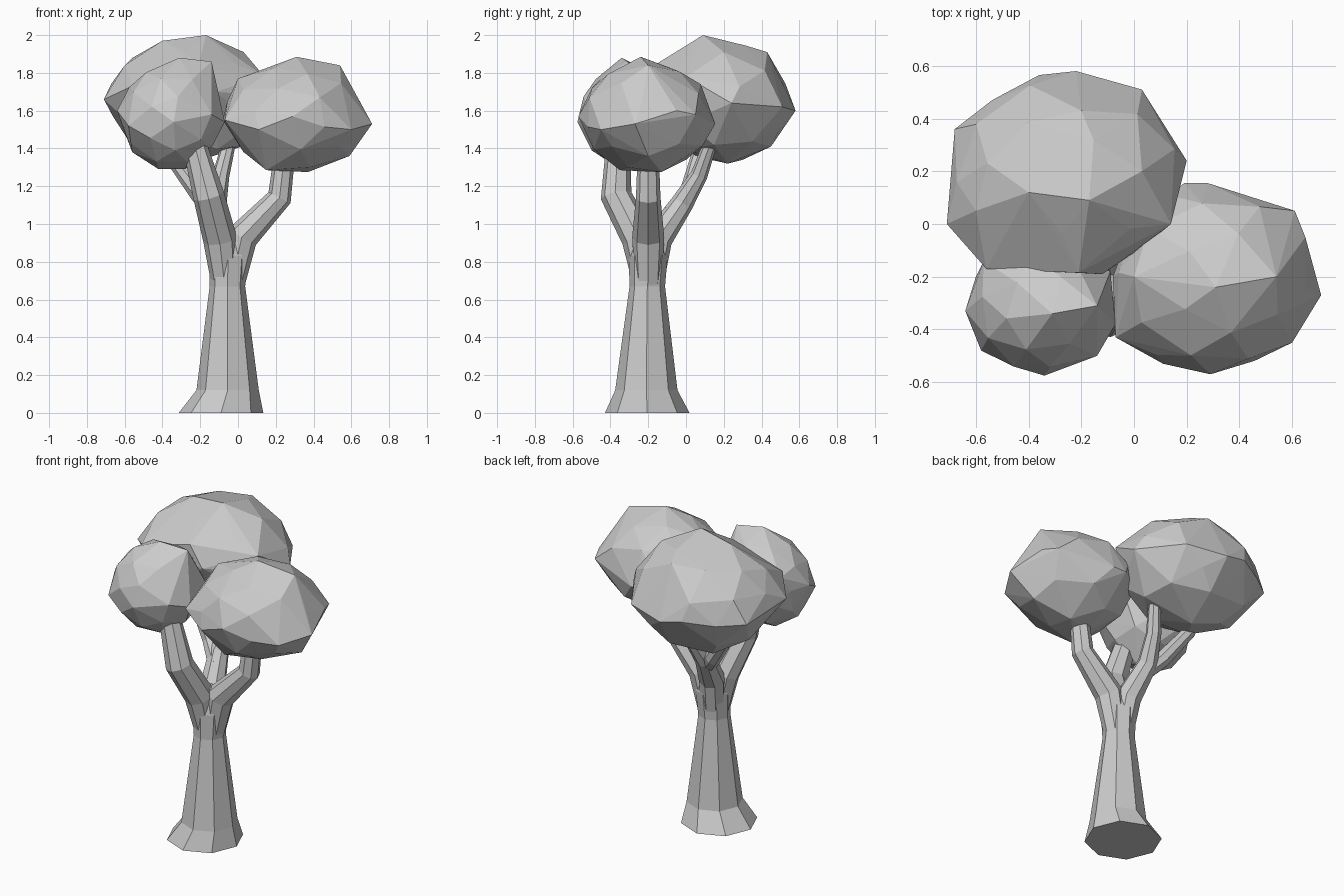
import bpy, bmesh, math
from mathutils import Vector, Euler

if "Cube" in bpy.data.objects:
    bpy.data.objects.remove(bpy.data.objects["Cube"])


def finish(bm, name):
    bmesh.ops.recalc_face_normals(bm, faces=bm.faces)
    me = bpy.data.meshes.new(name)
    bm.to_mesh(me)
    bm.free()
    ob = bpy.data.objects.new(name, me)
    bpy.context.collection.objects.link(ob)
    return ob


def tube(name, path, sides, upright=False):
    """Faceted tube along (x, y, z, radius) points."""
    bm = bmesh.new()
    pts = [Vector(p[:3]) for p in path]
    rings = []
    for i, p in enumerate(pts):
        t = (pts[min(i + 1, len(pts) - 1)] - pts[max(i - 1, 0)]).normalized()
        if upright:
            t = Vector((0, 0, 1))
        u = (Vector((1, 0, 0)) - t * t.x).normalized()
        v = t.cross(u)
        r = path[i][3]
        rings.append([bm.verts.new(p + r * (u * math.cos(a) + v * math.sin(a)))
                      for a in (2 * math.pi * k / sides for k in range(sides))])
    for a, b in zip(rings, rings[1:]):
        for k in range(sides):
            j = (k + 1) % sides
            bm.faces.new((a[k], a[j], b[j], b[k]))
    bm.faces.new(rings[0])
    bm.faces.new(rings[-1])
    return finish(bm, name)


def foliage(name, lo, hi, rot, corners):
    """Low-poly ball in a box, with its nearest vertices pulled to a few corners."""
    lo, hi = Vector(lo), Vector(hi)
    mid, half = (lo + hi) / 2, (hi - lo) / 2
    ball = bmesh.new()
    bmesh.ops.create_icosphere(ball, subdivisions=2, radius=0.98)
    e = Euler(rot)
    pts = []
    for v in ball.verts:
        v.co.rotate(e)
        pts.append(mid + v.co * half)
    ball.free()
    for c in map(Vector, corners):
        pts.remove(min(pts, key=lambda p: (p - c).length))
    pts += [Vector(c) for c in corners]
    bm = bmesh.new()
    for p in pts:
        bm.verts.new(p)
    bmesh.ops.convex_hull(bm, input=bm.verts)
    loose = [v for v in bm.verts if not v.link_faces]
    bmesh.ops.delete(bm, geom=loose, context='VERTS')
    return finish(bm, name)


# Flared trunk
tube("trunk", [(-.09, -.205, 0, .224), (-.055, -.21, .12, .165),
               (-.056, -.205, .67, .094), (-.052, -.2, .83, .103),
               (-.04, -.2, .98, .06)], 8, True)

# Limbs
tube("front_left_branch", [(-.07, -.21, .68, .07), (-.095, -.25, .92, .09),
                           (-.155, -.37, 1.15, .083), (-.225, -.36, 1.4, .065)], 8)
tube("right_branch", [(-.035, -.2, .68, .07), (.02, -.2, .93, .085),
                      (.22, -.2, 1.14, .065), (.25, -.2, 1.4, .055)], 8)
tube("back_branch", [(-.06, -.19, .68, .07), (-.08, -.15, .92, .078),
                     (-.12, -.02, 1.11, .06), (-.09, .07, 1.26, .045),
                     (-.04, .14, 1.46, .035)], 8)
tube("back_left_twig", [(-.1, -.07, 1.05, .055), (-.2, .01, 1.15, .05),
                        (-.36, .07, 1.37, .04)], 8)

# Leaf masses
foliage("back_foliage", (-.70, -.19, 1.32), (.19, .57, 1.98), (.3, .2, .4), [
    (-.71, 0, 1.66), (-.68, .36, 1.62), (-.36, .565, 1.63), (-.22, .58, 1.6),
    (.03, .51, 1.62), (.2, .24, 1.64), (.14, 0, 1.78), (-.21, -.185, 1.83),
    (-.56, -.17, 1.73), (-.17, .09, 2), (-.4, .12, 1.97), (-.2, .43, 1.91),
    (.03, .2, 1.91), (-.6, .05, 1.84), (-.25, .22, 1.32), (-.2, .45, 1.41),
    (-.4, .3, 1.34), (-.12, -.19, 1.7)])
foliage("right_foliage", (-.08, -.57, 1.275), (.67, .16, 1.86), (.65, .1, .2), [
    (.71, -.27, 1.53), (.65, -.05, 1.6), (.61, .05, 1.58), (.28, .155, 1.53),
    (.19, .155, 1.53), (.54, -.2, 1.84), (.31, -.24, 1.885), (.6, -.45, 1.5),
    (.29, -.57, 1.57), (.11, -.53, 1.5), (-.07, -.43, 1.55), (-.08, -.2, 1.55),
    (0, -.2, 1.77), (.59, -.2, 1.36), (.37, -.13, 1.275), (.15, -.35, 1.285)])
foliage("front_left_foliage", (-.63, -.57, 1.29), (-.08, -.04, 1.85), (.5, .35, .9), [
    (-.64, -.33, 1.6), (-.57, -.14, 1.7), (-.58, -.48, 1.52), (-.34, -.575, 1.54),
    (-.14, -.5, 1.58), (-.07, -.38, 1.54), (-.31, -.34, 1.88), (-.14, -.31, 1.86),
    (-.42, -.3, 1.29), (-.28, -.3, 1.29), (-.56, -.33, 1.38), (-.09, -.18, 1.6)])
